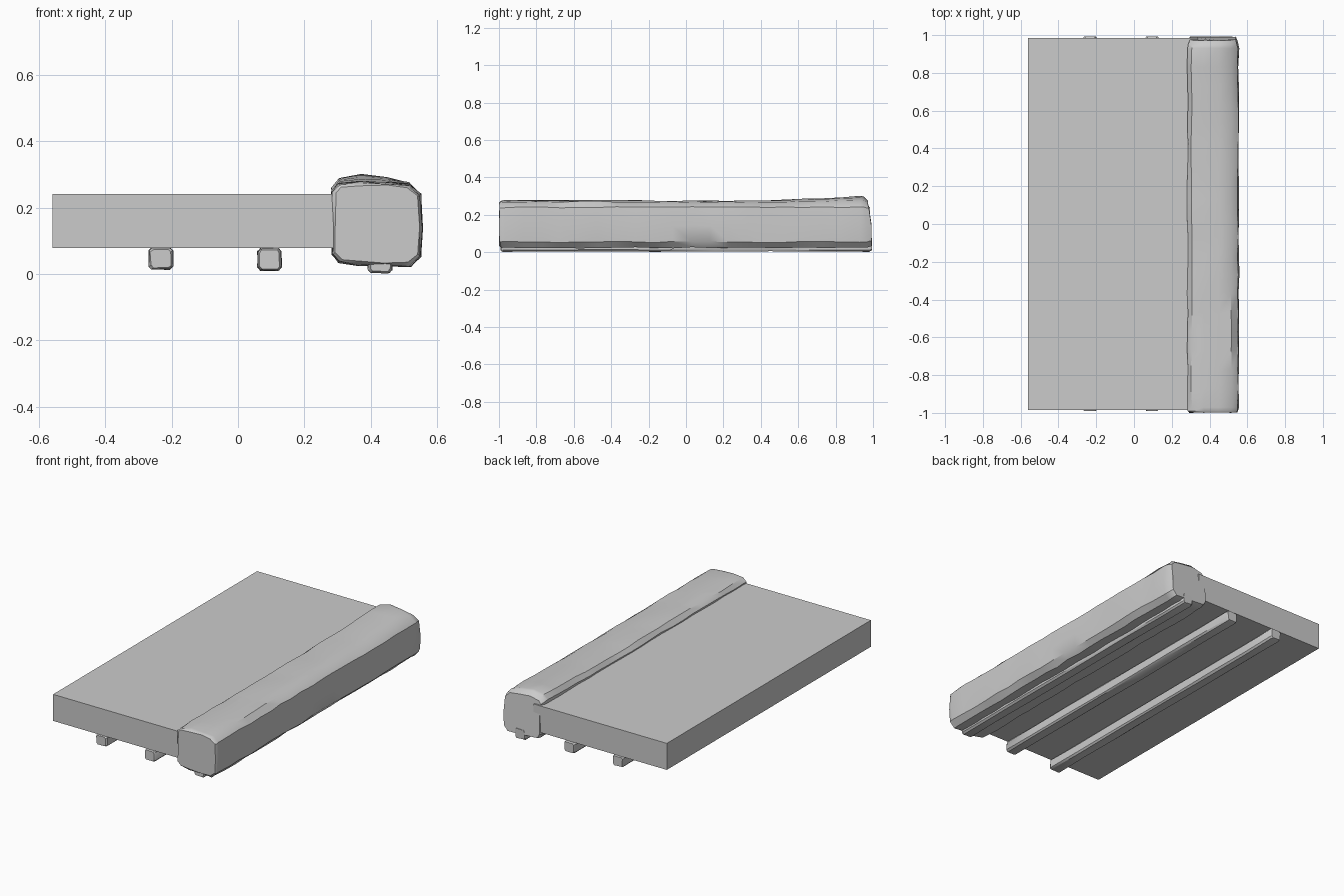
import bpy, bmesh, random
from mathutils import Vector

if "Cube" in bpy.data.objects:
    bpy.data.objects.remove(bpy.data.objects["Cube"])

random.seed(4)


def finish(name, bm, smooth=True):
    bmesh.ops.recalc_face_normals(bm, faces=bm.faces)
    me = bpy.data.meshes.new(name)
    bm.to_mesh(me)
    bm.free()
    ob = bpy.data.objects.new(name, me)
    bpy.context.collection.objects.link(ob)
    bpy.context.view_layer.objects.active = ob
    ob.select_set(True)
    if smooth:
        bpy.ops.object.shade_smooth_by_angle(angle=0.6)
    ob.select_set(False)
    return ob


def rough_beam(name, profile, stations, jitter):
    """Loft an x/z profile along y; stations are (y, scale, lift of top, lean of top in y)."""
    bm = bmesh.new()
    n = len(profile)
    cx = sum(p[0] for p in profile) / n
    cz = sum(p[1] for p in profile) / n
    half = max(p[1] for p in profile) - cz
    rings = []
    for y, s, lift, lean in stations:
        ring = []
        for x, z in profile:
            t = max(0, (z - cz) / half)
            peak = max(0, 1 - abs(x - cx + 0.04) / 0.2)
            j = [random.uniform(-jitter, jitter) for _ in range(3)]
            ring.append(bm.verts.new((cx + (x - cx) * s + j[0],
                                      y + lean * t + j[1] * 0.5,
                                      cz + (z - cz) * s + lift * t * peak + j[2])))
        rings.append(ring)
    for a, b in zip(rings, rings[1:]):
        for i in range(n):
            k = (i + 1) % n
            bm.faces.new((a[i], a[k], b[k], b[i]))
    bm.faces.new(rings[0])
    bm.faces.new(rings[-1])
    return finish(name, bm)


# Flat platform slab
bm = bmesh.new()
bmesh.ops.create_cube(bm, size=1)
for v in bm.verts:
    v.co = Vector((-0.11, 0, 0.16)) + v.co * Vector((0.9, 1.97, 0.162))
    v.co.x = max(-0.563, v.co.x)
finish("platform_slab", bm, smooth=False)

# Weathered edge beam, raised slightly at its back end
log_profile = [(0.285, 0.06), (0.287, 0.155), (0.284, 0.25), (0.305, 0.272),
               (0.37, 0.277), (0.45, 0.275), (0.515, 0.27), (0.55, 0.24),
               (0.555, 0.14), (0.55, 0.055), (0.52, 0.024), (0.44, 0.026),
               (0.36, 0.028), (0.305, 0.036)]
ys = [-0.97 + 0.1 * i for i in range(20)]
body = [(y, 1, max(0, (y - 0.4) * 0.045), 0) for y in ys]
log_stations = ([(-0.998, 0.93, 0, 0), (-0.99, 0.985, 0, 0)] + body
                + [(0.965, 0.98, 0.022, -0.015), (0.992, 0.91, 0.008, -0.02)])
rough_beam("edge_beam", log_profile, log_stations, 0.0035)

# Three thin runners underneath
for i, (x, z) in enumerate([(-0.233, 0.047), (0.095, 0.044), (0.428, 0.037)]):
    w, h, c = 0.036, 0.033, 0.009
    prof = [(-w, -h + c), (-w, h - c), (-w + c, h), (w - c, h),
            (w, h - c), (w, -h + c), (w - c, -h), (-w + c, -h)]
    prof = [(x + a, z + b) for a, b in prof]
    st = ([(-0.99, 0.85, 0, 0), (-0.98, 1, 0, 0)]
          + [(-0.75 + 0.3 * k, 1, 0, 0) for k in range(6)]
          + [(0.98, 1, 0, 0), (0.993, 0.85, 0, 0)])
    rough_beam(f"runner_{i + 1}", prof, st, 0.002)
